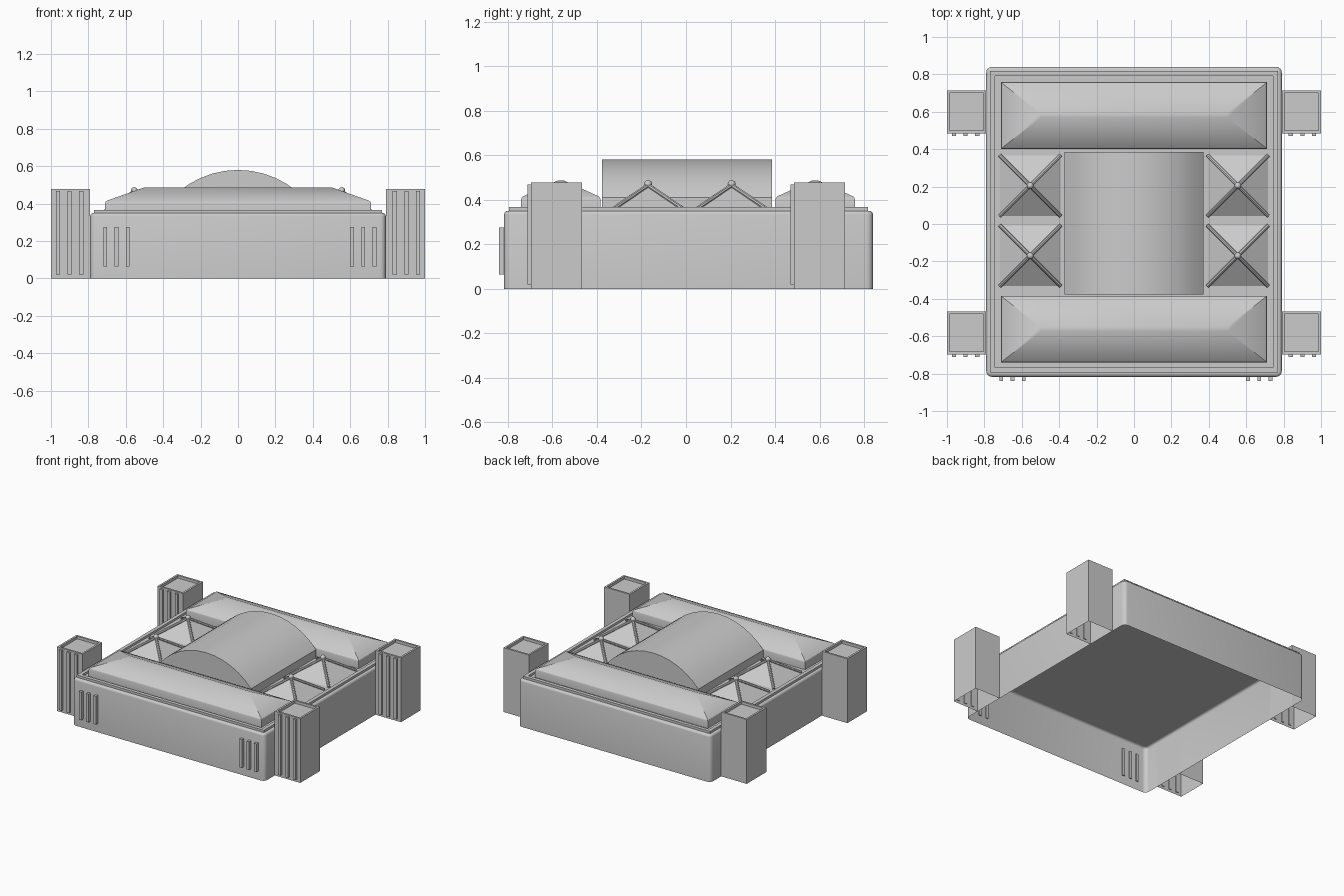
import bpy, bmesh, math
from mathutils import Vector, Matrix

if "Cube" in bpy.data.objects:
    bpy.data.objects.remove(bpy.data.objects["Cube"])


def finish(bm, name, smooth=None):
    bmesh.ops.recalc_face_normals(bm, faces=bm.faces[:])
    me = bpy.data.meshes.new(name)
    bm.to_mesh(me)
    bm.free()
    ob = bpy.data.objects.new(name, me)
    bpy.context.collection.objects.link(ob)
    if smooth:
        bpy.ops.object.select_all(action='DESELECT')
        ob.select_set(True)
        bpy.context.view_layer.objects.active = ob
        bpy.ops.object.shade_smooth_by_angle(angle=math.radians(smooth))
    return ob


def box_bm(x0, x1, y0, y1, z0, z1):
    bm = bmesh.new()
    m = Matrix.Translation(((x0 + x1) / 2, (y0 + y1) / 2, (z0 + z1) / 2))
    m = m @ Matrix.Diagonal((x1 - x0, y1 - y0, z1 - z0, 1))
    bmesh.ops.create_cube(bm, size=1, matrix=m)
    return bm


def drop_bottom(bm):
    down = [f for f in bm.faces if f.normal.z < -0.9]
    bmesh.ops.delete(bm, geom=down, context='FACES_ONLY')


def top_face(bm):
    return max(bm.faces, key=lambda f: f.calc_center_median().z)


def recess_top(bm, margin, depth):
    f = top_face(bm)
    bmesh.ops.inset_region(bm, faces=[f], thickness=margin)
    f = bmesh.ops.extrude_discrete_faces(bm, faces=[f])['faces'][0]
    # the discrete extrusion keeps its side walls attached to the rim
    bmesh.ops.translate(bm, verts=f.verts[:], vec=(0, 0, -depth))


# main hall: open-bottomed shell with rounded corners and top edge
bm = box_bm(-.79, .79, -.817, .84, 0, .35)
drop_bottom(bm)
upright = [e for e in bm.edges if abs(e.verts[0].co.z - e.verts[1].co.z) > .1]
bmesh.ops.bevel(bm, geom=upright, offset=.03, segments=4, profile=.5, affect='EDGES')
rim = [e for e in bm.edges if all(v.co.z > .349 for v in e.verts)]
bmesh.ops.bevel(bm, geom=rim, offset=.016, segments=3, profile=.5, affect='EDGES')
finish(bm, "main_hall", 35)

# raised parapet around the roof
bm = box_bm(-.77, .77, -.795, .817, .345, .367)
recess_top(bm, .038, .016)
finish(bm, "roof_parapet")

# long hipped roofs at the front and back
for name, yc in (("front_hipped_roof", -.562), ("back_hipped_roof", .58)):
    bm = box_bm(-.71, .71, yc - .178, yc + .178, .35, .412)
    drop_bottom(bm)
    f = top_face(bm)
    f = bmesh.ops.extrude_discrete_faces(bm, faces=[f])['faces'][0]
    for v in f.verts:
        v.co = (math.copysign(.5, v.co.x), yc + math.copysign(.012, v.co.y - yc), .487)
    eave = [e for e in bm.edges if all(abs(v.co.z - .412) < 1e-4 for v in e.verts)]
    bmesh.ops.bevel(bm, geom=eave, offset=.01, segments=2, profile=.5, affect='EDGES')
    finish(bm, name, 30)

# central barrel vault
half, spring, crown = .372, .41, .58
rise = crown - spring
rad = (half * half + rise * rise) / (2 * rise)
ang = math.asin(half / rad)
profile = [(-half, .35)]
for i in range(13):
    a = -ang + 2 * ang * i / 12
    profile.append((rad * math.sin(a), crown - rad + rad * math.cos(a)))
profile.append((half, .35))
bm = bmesh.new()
face = bm.faces.new([bm.verts.new((x, -.378, z)) for x, z in profile])
ext = bmesh.ops.extrude_face_region(bm, geom=[face])['geom']
bmesh.ops.translate(bm, verts=[v for v in ext if isinstance(v, bmesh.types.BMVert)],
                    vec=(0, .764, 0))
finish(bm, "barrel_vault", 30)


# pyramid skylights with hip ribs and a knob on top
def skylight(name, xc, yc):
    h = .162
    bm = bmesh.new()
    base = [Vector((xc + sx * h, yc + sy * h, .352))
            for sx, sy in ((-1, -1), (1, -1), (1, 1), (-1, 1))]
    tip = Vector((xc, yc, .462))
    vs = [bm.verts.new(p) for p in base]
    top = bm.verts.new(tip)
    for i in range(4):
        bm.faces.new((vs[i], vs[(i + 1) % 4], top))
    finish(bm, name + "_panes")
    bm = bmesh.new()
    for p in base:
        d = tip - p
        m = Matrix.Translation((p + tip) / 2 + Vector((0, 0, .003)))
        m = m @ d.to_track_quat('Z', 'Y').to_matrix().to_4x4()
        bmesh.ops.create_cone(bm, cap_ends=True, segments=8, radius1=.01,
                              radius2=.01, depth=d.length, matrix=m)
    bmesh.ops.create_uvsphere(bm, u_segments=12, v_segments=8, radius=.018,
                              matrix=Matrix.Translation((xc, yc, .47)))
    finish(bm, name + "_ribs", 40)


for side, sx in (("left", -1), ("right", 1)):
    for row, yc in (("front", -.17), ("back", .205)):
        skylight(f"{side}_{row}_skylight", sx * .555, yc)

# corner towers: open below, shallow recess on top, three slats in front
for side, sx in (("left", -1), ("right", 1)):
    for row, y0 in (("front", -.697), ("back", .485)):
        a, b = sorted((sx * .79, sx * 1.0))
        bm = box_bm(a, b, y0, y0 + .23, 0, .478)
        drop_bottom(bm)
        recess_top(bm, .02, .02)
        finish(bm, f"{side}_{row}_tower")
        for i in range(3):
            xc = sx * .9 + (i - 1) * .062
            finish(box_bm(xc - .011, xc + .011, y0 - .015, y0 + .005, .02, .468),
                   f"{side}_{row}_tower_slat_{i + 1}")

# groups of three slats on the front wall
for side, sx in (("left", -1), ("right", 1)):
    for i in range(3):
        xc = sx * .66 + (i - 1) * .06 + .01
        finish(box_bm(xc - .01, xc + .01, -.84, -.81, .065, .275),
               f"{side}_wall_slat_{i + 1}")
